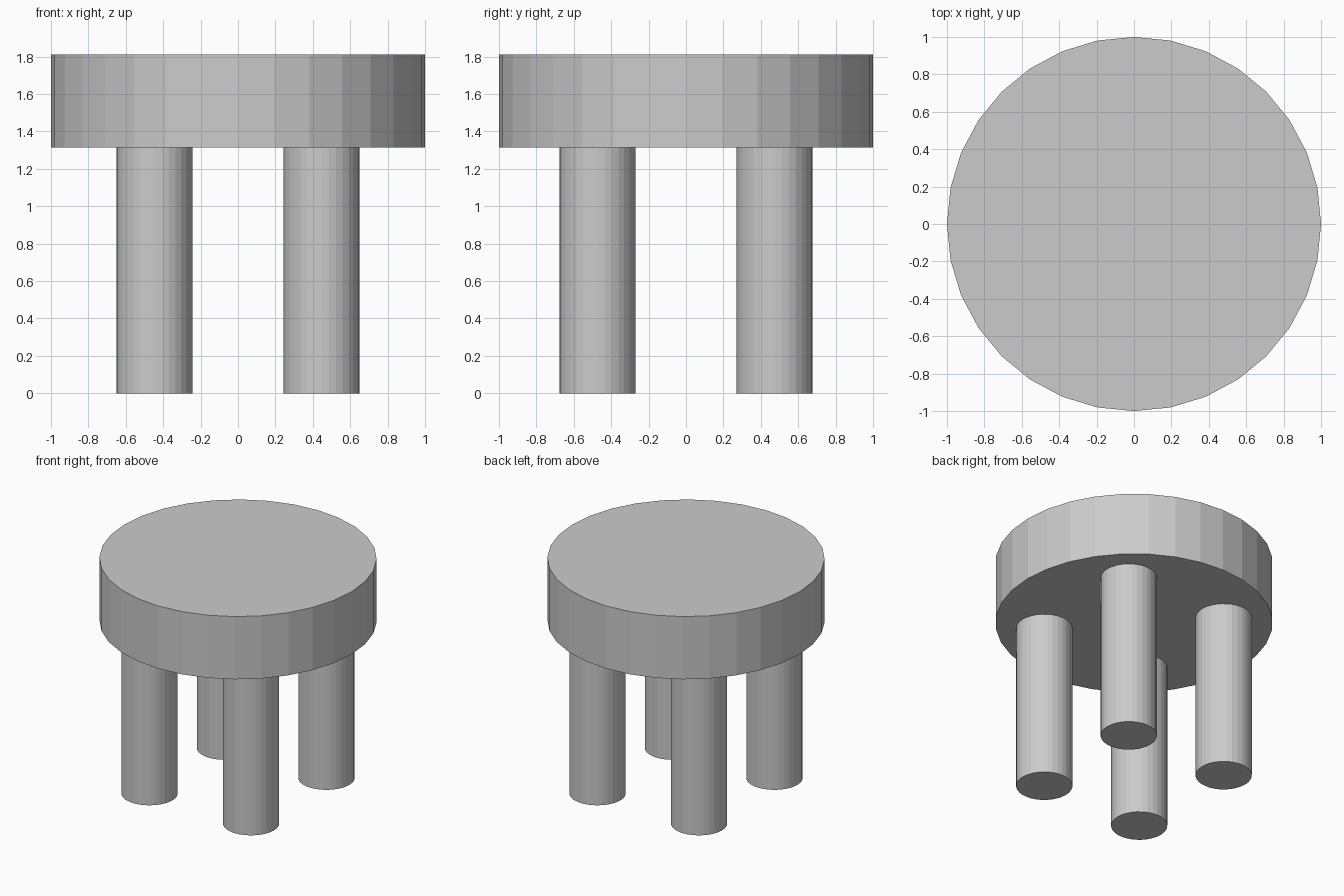
import bpy

if "Cube" in bpy.data.objects:
    bpy.data.objects.remove(bpy.data.objects["Cube"])

SIDES = 32
SEAT_BOTTOM, SEAT_TOP = 1.313, 1.812
LEG_X, LEG_Y, LEG_R = 0.447, 0.474, 0.203


def cylinder(name, radius, x, y, z0, z1):
    bpy.ops.mesh.primitive_cylinder_add(
        vertices=SIDES, radius=radius, depth=z1 - z0,
        location=(x, y, (z0 + z1) / 2))
    obj = bpy.context.object
    obj.name = obj.data.name = name
    return obj


# Thick round seat
cylinder("seat", 1.0, 0, 0, SEAT_BOTTOM, SEAT_TOP)

# Four straight legs
for y_name, sy in (("front", -1), ("back", 1)):
    for x_name, sx in (("left", -1), ("right", 1)):
        cylinder(f"{y_name}_{x_name}_leg", LEG_R,
                 sx * LEG_X, sy * LEG_Y, 0, SEAT_BOTTOM)
